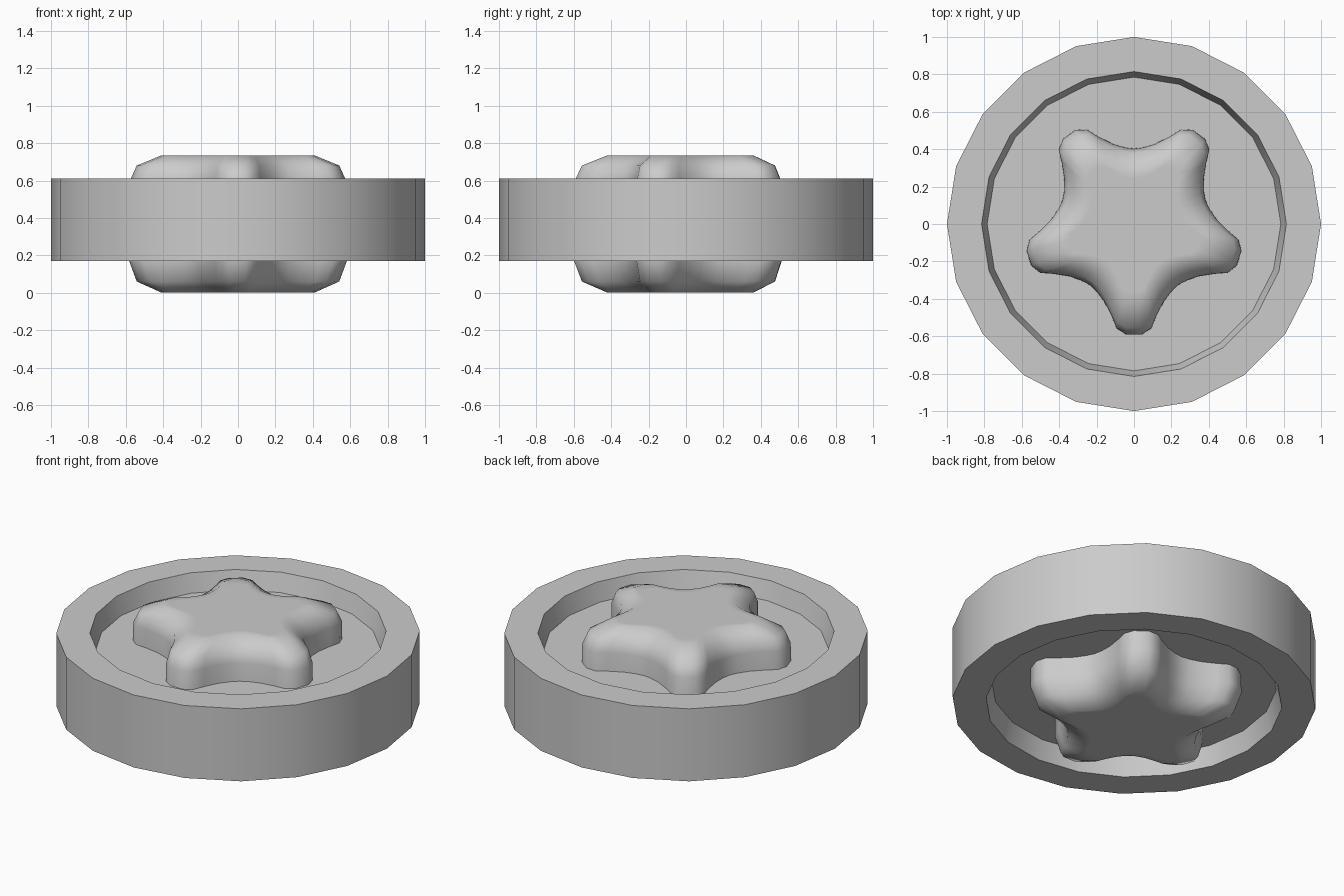
import bpy, bmesh
from math import radians, cos, sin, tau

if "Cube" in bpy.data.objects:
    bpy.data.objects.remove(bpy.data.objects["Cube"])


def loft(name, rings, smooth_angle):
    """Join equal-length rings of points into a closed, capped solid."""
    bm = bmesh.new()
    rows = [[bm.verts.new(p) for p in ring] for ring in rings]
    n = len(rows[0])
    for a, b in zip(rows, rows[1:]):
        for i in range(n):
            j = (i + 1) % n
            bm.faces.new((a[i], a[j], b[j], b[i]))
    bm.faces.new(rows[0])
    bm.faces.new(rows[-1])
    bmesh.ops.recalc_face_normals(bm, faces=bm.faces)
    mesh = bpy.data.meshes.new(name)
    bm.to_mesh(mesh)
    bm.free()
    obj = bpy.data.objects.new(name, mesh)
    bpy.context.collection.objects.link(obj)
    bpy.ops.object.select_all(action='DESELECT')
    obj.select_set(True)
    bpy.context.view_layer.objects.active = obj
    bpy.ops.object.shade_smooth_by_angle(angle=radians(smooth_angle))
    return obj


# Coin body: 20-sided disc with a raised rim on both faces
SIDES = 20
coin_profile = [(0.785, 0.285), (0.815, 0.17), (1, 0.17),
                (1, 0.61), (0.815, 0.61), (0.785, 0.50)]
loft("coin_body",
     [[(r * cos(tau * i / SIDES), r * sin(tau * i / SIDES), z)
       for i in range(SIDES)] for r, z in coin_profile], 30)

# Star outline: half an arm (degrees from the tip, radius), mirrored and repeated
half_arm = [(4, 0.60), (9.5, 0.572), (13.5, 0.515), (21, 0.45), (29, 0.418)]
arm = [(-a, r) for a, r in reversed(half_arm)] + half_arm + [(36, 0.408)]
outline = [(radians(-90 + 72 * k + a), r) for k in range(5) for a, r in arm]

# Star: rounded emblem standing through both faces of the coin
star_levels = [(0.6, 0), (0.70, 0), (0.93, 0.06), (1, 0.17), (0.985, 0.61),
               (0.93, 0.68), (0.70, 0.735), (0.6, 0.735)]
loft("star_emblem",
     [[(s * r * cos(a), s * r * sin(a), z) for a, r in outline]
      for s, z in star_levels], 60)
